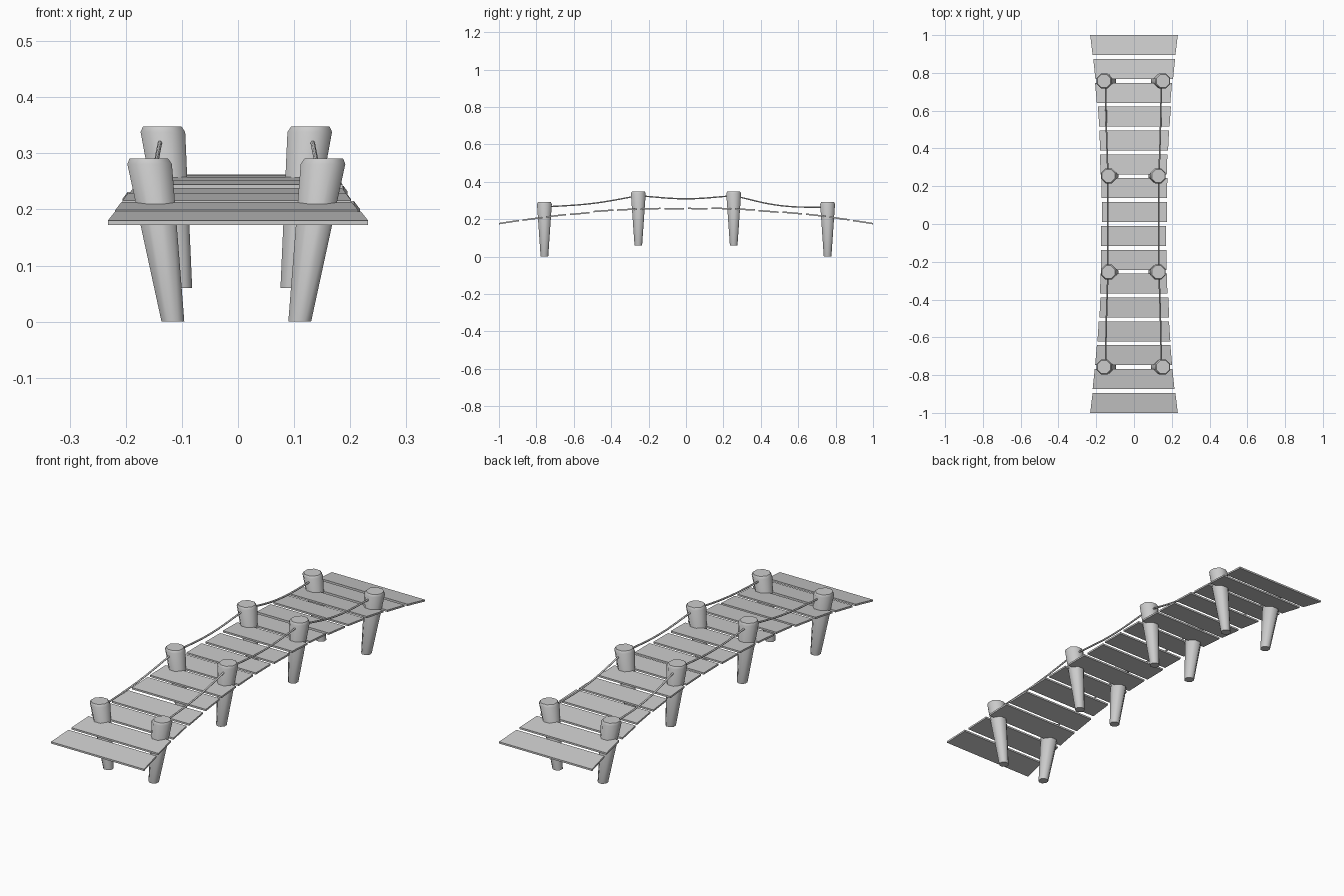
import bpy, bmesh, random
from math import cos, sin, pi

cube = bpy.data.objects.get("Cube")
if cube:
    bpy.data.objects.remove(cube, do_unlink=True)
random.seed(4)

grey = bpy.data.materials.new("plain_grey")
grey.use_nodes = True
grey.diffuse_color = (0.6, 0.6, 0.6, 1)
grey.node_tree.nodes["Principled BSDF"].inputs["Base Color"].default_value = (0.6, 0.6, 0.6, 1)


def finish(name, bm, smooth=None):
    bmesh.ops.recalc_face_normals(bm, faces=bm.faces)
    mesh = bpy.data.meshes.new(name)
    bm.to_mesh(mesh)
    bm.free()
    mesh.materials.append(grey)
    obj = bpy.data.objects.new(name, mesh)
    bpy.context.collection.objects.link(obj)
    if smooth:
        bpy.ops.object.select_all(action='DESELECT')
        obj.select_set(True)
        bpy.context.view_layer.objects.active = obj
        bpy.ops.object.shade_smooth_by_angle(angle=smooth)
    return obj


# Deck shape: arched height and flared half width along the bridge
def deck_height(y):
    return 0.262 - 0.082 * y * y


def half_width(y):
    return 0.172 + 0.06 * abs(y) ** 2.2


# Planks
COUNT, WIDTH, THICK = 16, 0.106, 0.008
pitch = (2 - WIDTH) / (COUNT - 1)
for i in range(COUNT):
    y0 = -1 + i * pitch
    end = i in (0, COUNT - 1)
    lift = 0 if end else random.uniform(-0.002, 0.003)
    shift = 0 if end else random.uniform(-0.003, 0.003)
    bm = bmesh.new()
    bmesh.ops.create_cube(bm, size=1)
    for v in bm.verts:
        y = y0 + WIDTH * (v.co.y + 0.5)
        side = 1 if v.co.x > 0 else -1
        v.co = (side * half_width(y) + shift, y,
                deck_height(y) + lift + (0 if v.co.z > 0 else -THICK))
    finish(f"plank_{i + 1}", bm)


# Posts: leaning, flared, with a chamfered top
def post(name, y, foot_x, head_x, z0, z1, sides=8):
    bm = bmesh.new()
    rings = []
    for t, r in ((0, 0.022), (0.965, 0.043), (1, 0.037)):
        cx = foot_x + (head_x - foot_x) * t
        z = z0 + (z1 - z0) * t
        rings.append([bm.verts.new((cx + r * cos((k + 0.5) * 2 * pi / sides),
                                    y + r * sin((k + 0.5) * 2 * pi / sides), z))
                      for k in range(sides)])
    for a, b in zip(rings, rings[1:]):
        for k in range(sides):
            n = (k + 1) % sides
            bm.faces.new((a[k], a[n], b[n], b[k]))
    bm.faces.new(rings[0])
    bm.faces.new(rings[-1])
    finish(name, bm, 0.9)


# Ropes: thin tubes through the post heads
def rope(name, points):
    curve = bpy.data.curves.new(name, 'CURVE')
    curve.dimensions = '3D'
    curve.bevel_depth = 0.004
    curve.bevel_resolution = 1
    curve.resolution_u = 6
    spline = curve.splines.new('BEZIER')
    spline.bezier_points.add(len(points) - 1)
    for p, co in zip(spline.bezier_points, points):
        p.co = co
        p.handle_left_type = p.handle_right_type = 'AUTO'
    curve.materials.append(grey)
    obj = bpy.data.objects.new(name, curve)
    bpy.context.collection.objects.link(obj)
    bpy.ops.object.select_all(action='DESELECT')
    obj.select_set(True)
    bpy.context.view_layer.objects.active = obj
    bpy.ops.object.convert(target='MESH')
    bpy.ops.object.shade_smooth_by_angle(angle=1.2)


OFFSET = -0.003
for side, label in ((1, "left"), (-1, "right")):
    for end, where in ((-1, "front"), (1, "back")):
        post(f"{label}_{where}_outer_post", end * 0.757,
             OFFSET + side * 0.113, OFFSET + side * 0.156, 0, 0.291)
        post(f"{label}_{where}_inner_post", end * 0.255,
             OFFSET + side * 0.099, OFFSET + side * 0.132, 0.06, 0.348)
    outer, inner = OFFSET + side * 0.148, OFFSET + side * 0.135
    rope(f"{label}_front_rope", [(outer, -0.757, 0.265), (outer - side * 0.005, -0.5, 0.284),
                                 (inner, -0.255, 0.325)])
    rope(f"{label}_middle_rope", [(inner, -0.255, 0.325), (inner, 0, 0.309), (inner, 0.255, 0.325)])
    rope(f"{label}_back_rope", [(inner, 0.255, 0.325), (outer - side * 0.005, 0.5, 0.273),
                                (outer, 0.757, 0.262)])
